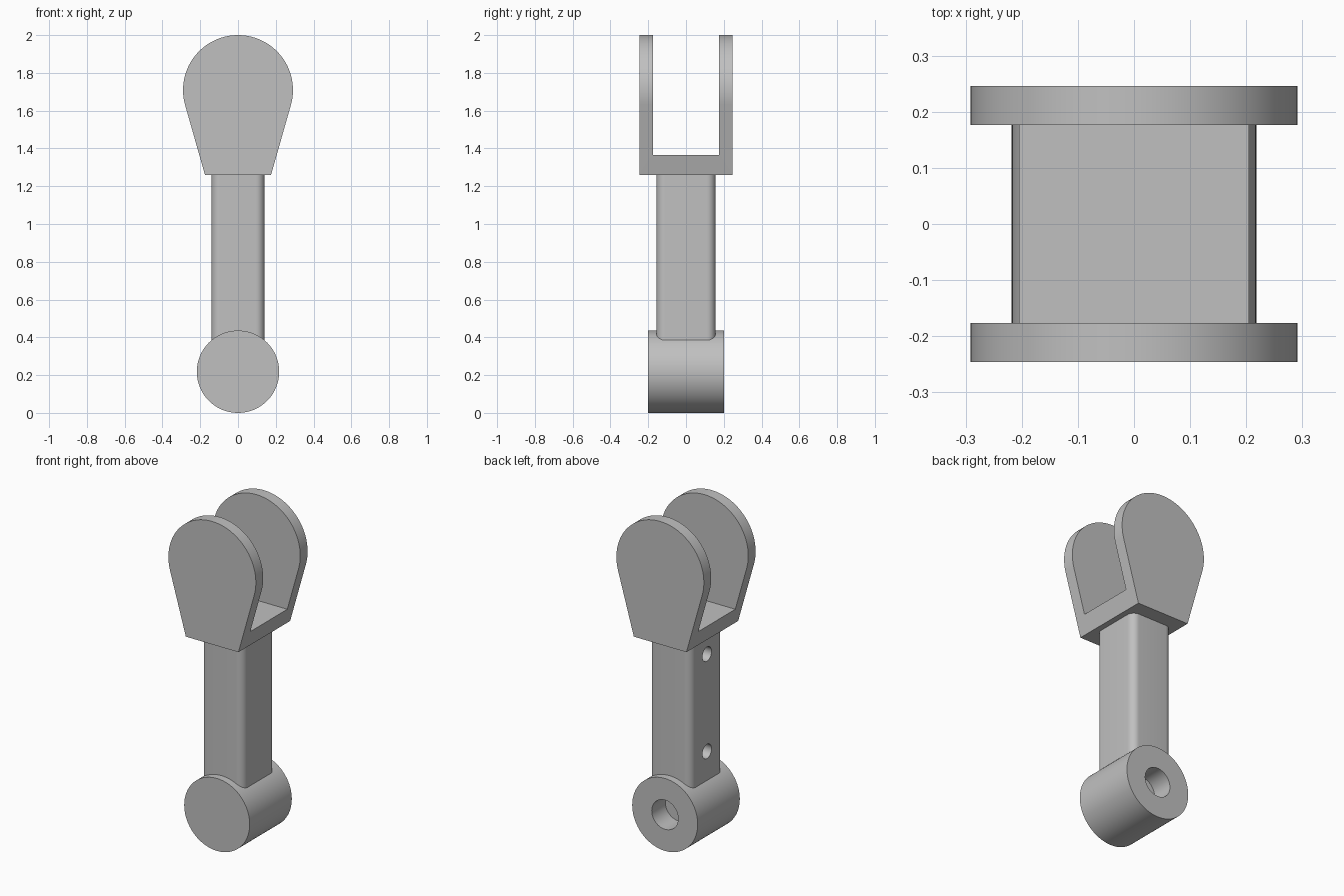
import bpy, bmesh
from math import pi, sin, cos, atan2, acos, hypot
from mathutils import Matrix

cube = bpy.data.objects.get("Cube")
if cube:
    bpy.data.objects.remove(cube, do_unlink=True)

grey = bpy.data.materials.new("metal grey")
grey.use_nodes = True
GREY = (0.53, 0.53, 0.53, 1)
grey.diffuse_color = GREY
grey.node_tree.nodes["Principled BSDF"].inputs["Base Color"].default_value = GREY


def prism(name, outline, low, high, axis="Z"):
    """Extrude a 2D outline; along Y the outline lies in x and z."""
    bm = bmesh.new()
    base = bm.faces.new([bm.verts.new((a, b, 0)) for a, b in outline])
    top = bmesh.ops.extrude_face_region(bm, geom=[base])["geom"]
    for v in top:
        if isinstance(v, bmesh.types.BMVert):
            v.co.z = high - low
    bmesh.ops.translate(bm, verts=bm.verts, vec=(0, 0, low))
    if axis == "Y":
        for v in bm.verts:
            v.co = (v.co.x, v.co.z, v.co.y)
    elif axis == "X":
        for v in bm.verts:
            v.co = (v.co.z, v.co.x, v.co.y)
    bmesh.ops.recalc_face_normals(bm, faces=bm.faces)
    mesh = bpy.data.meshes.new(name)
    bm.to_mesh(mesh)
    bm.free()
    mesh.materials.append(grey)
    obj = bpy.data.objects.new(name, mesh)
    bpy.context.collection.objects.link(obj)
    return obj


def arc(cx, cy, r, start, end, steps):
    return [(cx + r * cos(start + (end - start) * i / steps),
             cy + r * sin(start + (end - start) * i / steps)) for i in range(steps + 1)]


def circle(cx, cy, r, steps=64):
    return arc(cx, cy, r, 0, 2 * pi, steps)[:-1]


def cut(target, cutter):
    mod = target.modifiers.new("cut", "BOOLEAN")
    mod.operation = "DIFFERENCE"
    mod.solver = "EXACT"
    mod.object = cutter
    bpy.context.view_layer.objects.active = target
    bpy.ops.object.modifier_apply(modifier=mod.name)
    bpy.data.objects.remove(cutter, do_unlink=True)


def smooth(obj):
    bpy.ops.object.select_all(action="DESELECT")
    obj.select_set(True)
    bpy.context.view_layer.objects.active = obj
    bpy.ops.object.shade_smooth_by_angle(angle=pi / 6)


# Fork: teardrop cheeks joined by a bridge, sides tangent to the round head
EYE_Z, HEAD_R, BASE_Z, BASE_X = 1.709, 0.291, 1.26, 0.175
drop = BASE_Z - EYE_Z
tangent = atan2(drop, BASE_X) + acos(HEAD_R / hypot(BASE_X, drop))
outline = [(-BASE_X, BASE_Z), (BASE_X, BASE_Z)]
outline += arc(0, EYE_Z, HEAD_R, tangent, pi - tangent, 72)
fork = prism("fork", outline, -0.246, 0.246, "Y")
slot = [(-0.5, 1.365), (0.5, 1.365), (0.5, 2.2), (-0.5, 2.2)]
cut(fork, prism("slot_cutter", slot, -0.176, 0.176, "Y"))
# Wide front bore, narrow back bore with a counterbore from outside
for radius, low, high in ((0.16, -0.4, -0.1), (0.08, 0.1, 0.4), (0.104, 0.211, 0.4)):
    cut(fork, prism("bore_cutter", circle(0, EYE_Z, radius), low, high, "Y"))
smooth(fork)

# Arm: rounded rectangular bar with two blind holes in its -x side
HX, HY, R = 0.14, 0.156, 0.045
section = []
for k, (sx, sy) in enumerate(((1, 1), (-1, 1), (-1, -1), (1, -1))):
    section += arc(sx * (HX - R), sy * (HY - R), R, k * pi / 2, (k + 1) * pi / 2, 10)
arm = prism("arm", section, 0.35, 1.3)
for z in (0.56, 1.145):
    cut(arm, prism("pin_cutter", circle(0, z, 0.043, 32), -0.3, -0.04, "X"))
smooth(arm)

# Barrel: solid lower pivot with a blind hole at the back
barrel = prism("pivot_barrel", circle(0, 0.218, 0.218, 96), -0.2, 0.2, "Y")
cut(barrel, prism("socket_cutter", circle(0, 0.218, 0.088), 0.07, 0.4, "Y"))
smooth(barrel)
